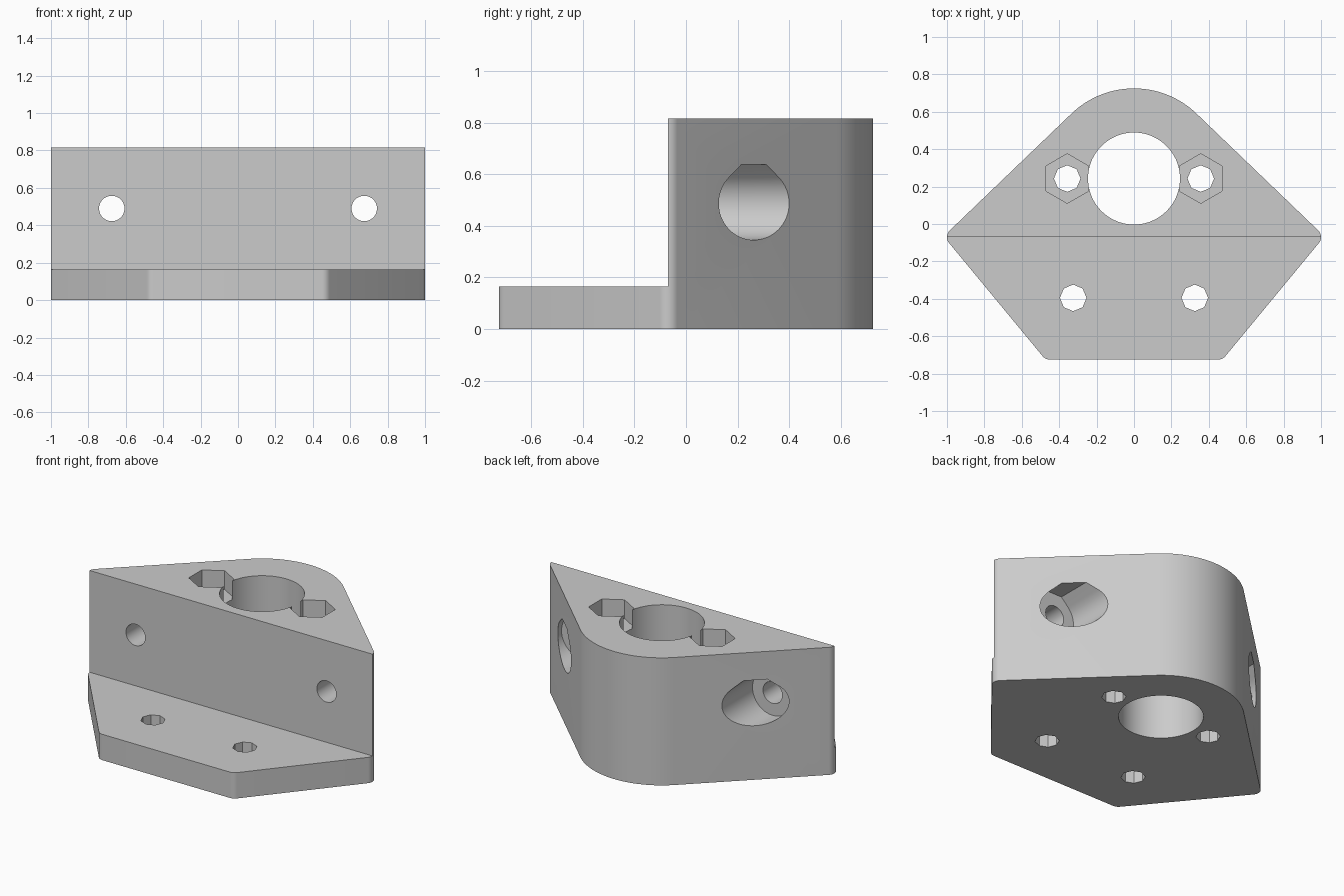
import bpy, bmesh
from math import sin, cos, pi, radians, sqrt
from mathutils import Vector
from mathutils.geometry import convex_hull_2d

cube = bpy.data.objects.get("Cube")
if cube:
    bpy.data.objects.remove(cube, do_unlink=True)

HEIGHT, PLATE, STEP_Y = 0.815, 0.165, -0.07   # block top, front plate top, wall position
BORE_Y = 0.243

grey = bpy.data.materials.new("plain_grey")
grey.use_nodes = True
grey.diffuse_color = (0.6, 0.6, 0.6, 1)
grey.node_tree.nodes["Principled BSDF"].inputs["Base Color"].default_value = (0.6, 0.6, 0.6, 1)


def circle(cx, cy, r, sides, start=0.0):
    return [Vector((cx + r * cos(start + 2 * pi * i / sides),
                    cy + r * sin(start + 2 * pi * i / sides))) for i in range(sides)]


def prism(name, outline, lo, hi, axis="z"):
    """Extrude a 2D outline from lo to hi along z, or along y (outline in x, z)."""
    bm = bmesh.new()
    place = (lambda p, w: (p[0], p[1], w)) if axis == "z" else (lambda p, w: (p[0], w, p[1]))
    base = bm.faces.new([bm.verts.new(place(p, lo)) for p in outline])
    side = bmesh.ops.extrude_face_region(bm, geom=[base])["geom"]
    shift = Vector(place((0, 0), hi - lo))
    bmesh.ops.translate(bm, vec=shift, verts=[v for v in side if isinstance(v, bmesh.types.BMVert)])
    bmesh.ops.recalc_face_normals(bm, faces=bm.faces)
    mesh = bpy.data.meshes.new(name)
    bm.to_mesh(mesh)
    bm.free()
    mesh.materials.append(grey)
    obj = bpy.data.objects.new(name, mesh)
    bpy.context.collection.objects.link(obj)
    return obj


def teardrop(cx, cz, r, top):
    """Circle with a 45 degree roof cut flat at the given height."""
    arc = [(cx + r * cos(a), cz + r * sin(a))
           for a in (radians(135 + 270 * i / 48) for i in range(49))]
    w = r * sqrt(2) - top
    return arc + [(cx + w, cz + top), (cx - w, cz + top)]


# Body outline: tight hull around the rear boss and four rounded corners
points = circle(0, BORE_Y, 0.482, 120)
for s in (-1, 1):
    points += circle(s * 0.95, STEP_Y, 0.05, 48) + circle(s * 0.45, -0.675, 0.05, 48)
outline = [points[i] for i in convex_hull_2d(points)]
body = prism("bracket_body", outline, 0, HEIGHT)

# Cutters: front step and large bore
cutters = [
    prism("step_cutter", [(-2, -2), (2, -2), (2, STEP_Y), (-2, STEP_Y)], PLATE, 2),
    prism("bore_cutter", circle(0, BORE_Y, 0.246, 72), -1, 2),
]
for s in (-1, 1):
    # Vertical bolt holes, with nut pockets on the rear pair
    cutters += [
        prism("front_hole_cutter", circle(s * 0.325, -0.395, 0.071, 8), -1, 2),
        prism("rear_hole_cutter", circle(s * 0.357, BORE_Y, 0.071, 8), -1, 2),
        prism("nut_pocket_cutter", circle(s * 0.357, BORE_Y, 0.1325, 6, pi / 2), HEIGHT - 0.12, 2),
        # Horizontal screw holes with roofed counterbores from behind
        prism("screw_hole_cutter", circle(s * 0.675, 0.49, 0.068, 40), -1, 2, "y"),
        prism("counterbore_cutter", teardrop(s * 0.675, 0.487, 0.142, 0.15), 0.09, 2, "y"),
    ]

# Carve the body, then discard the cutters
bpy.ops.object.select_all(action="DESELECT")
bpy.context.view_layer.objects.active = body
body.select_set(True)
for cutter in cutters:
    cutter.hide_render = True
    mod = body.modifiers.new("cut", "BOOLEAN")
    mod.operation, mod.solver, mod.object = "DIFFERENCE", "EXACT", cutter
    bpy.ops.object.modifier_apply(modifier=mod.name)
    bpy.data.objects.remove(cutter, do_unlink=True)

bpy.ops.object.shade_smooth_by_angle(angle=radians(30))
